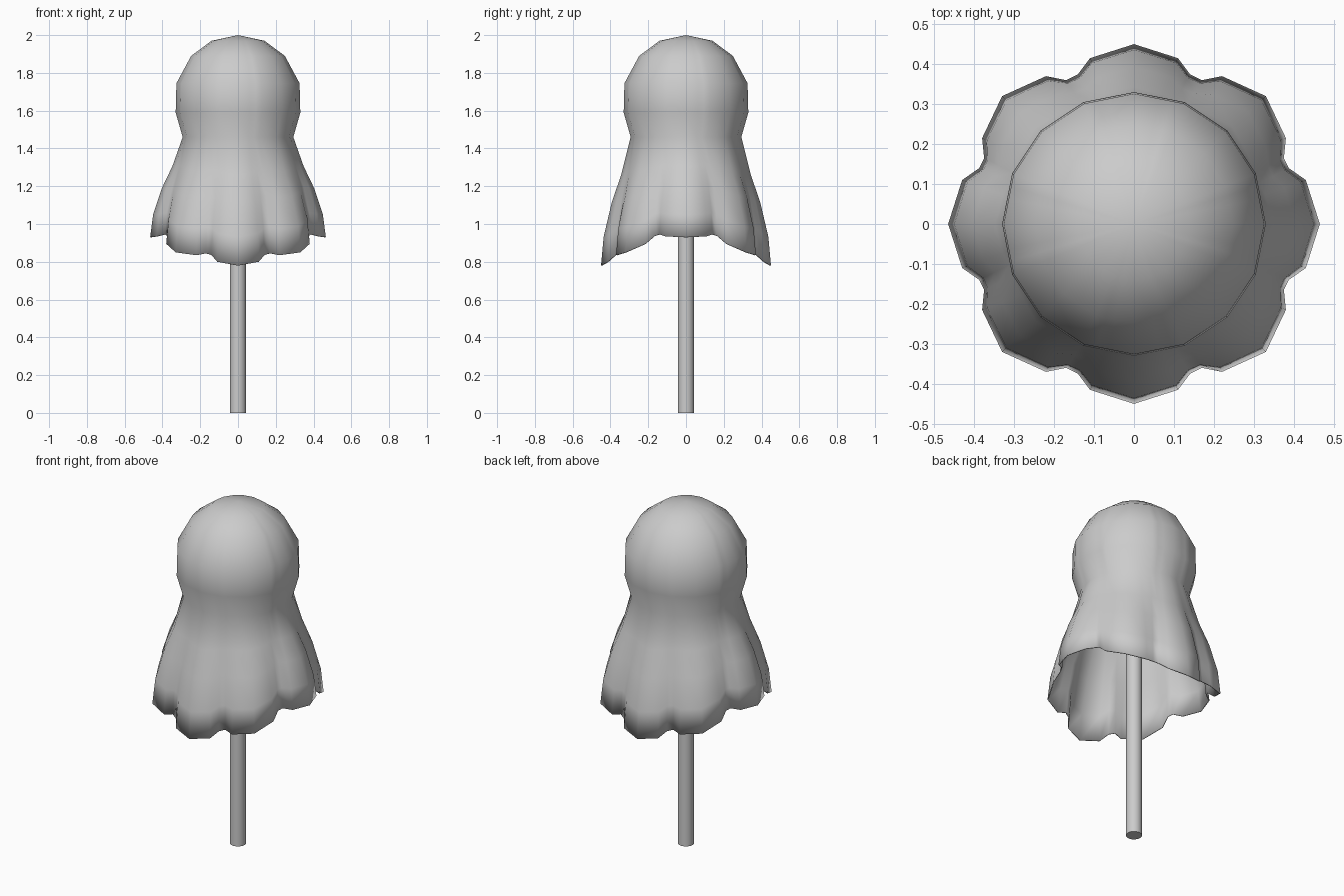
import bpy, bmesh
from math import radians, sin, cos

if "Cube" in bpy.data.objects:
    bpy.data.objects.remove(bpy.data.objects["Cube"])

# hem of one quarter (x, y, z) and the matching angles on the round head
HEM = [(.465, 0, .93), (.43, .11, .935), (.387, .14, .945), (.375, .165, .937),
       (.38, .215, .895), (.33, .32, .85), (.22, .37, .835), (.17, .36, .845),
       (.14, .375, .835), (.11, .415, .80), (0, .45, .78)]
ANG = [0, 11.25, 16.875, 22.5, 33.75, 45, 56.25, 67.5, 73.125, 78.75, 90]
HEAD = [(.14, 1.97), (.248, 1.89), (.326, 1.745), (.33, 1.59), (.293, 1.46)]
FALL = [(.315, .29), (.64, .51), (.91, .775), (1, 1)]  # outward and downward share


def full_ring(quarter):
    """Mirror a quarter outline into a closed ring."""
    half = quarter + [(-x, y, z) for x, y, z in quarter[-2::-1]]
    return half + [(x, -y, z) for x, y, z in half[-2:0:-1]]


def head_ring(r, z):
    """Sixteen-sided ring sampled at the quarter angles."""
    pts = []
    for a in ANG:
        k = r * cos(radians(11.25)) / cos(radians(a % 22.5 - 11.25))
        pts.append((k * cos(radians(a)), k * sin(radians(a)), z))
    return pts


def finish(ob, name, angle=60):
    ob.name = name
    bpy.ops.object.select_all(action='DESELECT')
    ob.select_set(True)
    bpy.context.view_layer.objects.active = ob
    bpy.ops.object.shade_smooth_by_angle(angle=radians(angle))


# draped cloth: round head, neck, then folds growing toward the hem
quarters = [head_ring(r, z) for r, z in HEAD]
neck = quarters[-1]
for f, g in FALL:
    quarters.append([(n[0] + (h[0] - n[0]) * f, n[1] + (h[1] - n[1]) * f,
                      n[2] + (h[2] - n[2]) * g) for n, h in zip(neck, HEM)])
bm = bmesh.new()
rings = [[bm.verts.new(p) for p in full_ring(q)] for q in quarters]
n = len(rings[0])
top = bm.verts.new((0, 0, 2))
for i in range(n):
    j = (i + 1) % n
    bm.faces.new((top, rings[0][i], rings[0][j]))
    for a, b in zip(rings, rings[1:]):
        bm.faces.new((a[i], b[i], b[j], a[j]))
bmesh.ops.recalc_face_normals(bm, faces=bm.faces)
if max(bm.faces, key=lambda f: f.calc_center_median().z).normal.z < 0:
    bmesh.ops.reverse_faces(bm, faces=bm.faces)
me = bpy.data.meshes.new("cloth")
bm.to_mesh(me)
bm.free()
cloth = bpy.data.objects.new("cloth", me)
bpy.context.collection.objects.link(cloth)
finish(cloth, "cloth")
solid = cloth.modifiers.new("thickness", 'SOLIDIFY')
solid.thickness = .006
solid.offset = -1

# ball under the cloth
bpy.ops.mesh.primitive_uv_sphere_add(segments=16, ring_count=12, radius=.3, location=(0, 0, 1.66))
finish(bpy.context.object, "ball")

# stick
bpy.ops.mesh.primitive_cylinder_add(vertices=16, radius=.043, depth=1.5, location=(0, 0, .75))
finish(bpy.context.object, "stick")
